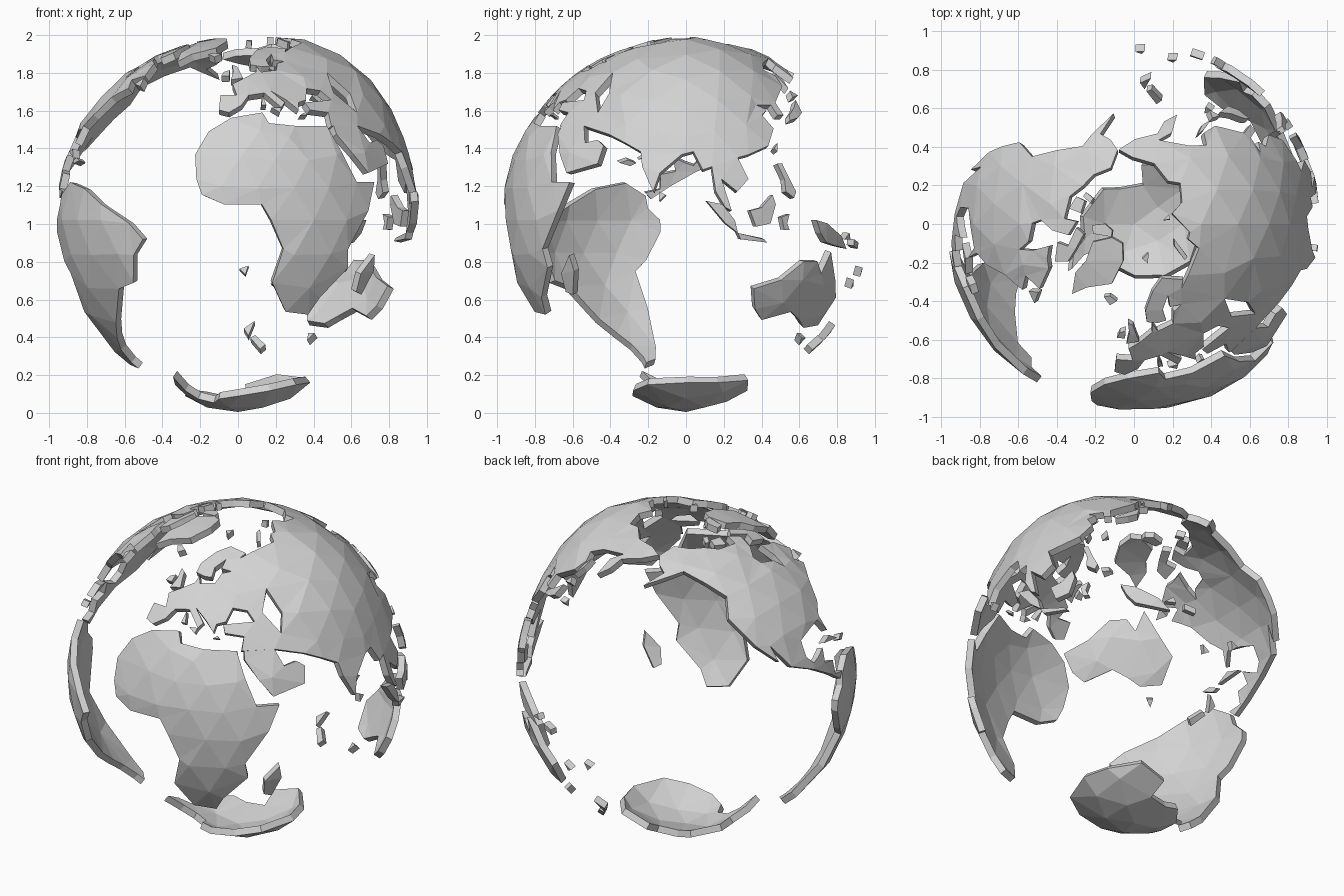
import bpy
import bmesh
from math import sin, cos, radians
from mathutils import Vector
from mathutils.geometry import delaunay_2d_cdt, intersect_point_line

if "Cube" in bpy.data.objects:
    bpy.data.objects.remove(bpy.data.objects["Cube"])

RADIUS = 0.98
CENTRE = Vector((0, 0, 1.02))
THICKNESS = 0.04
TURN = 1.5  # degrees the globe is turned about its axis

grey = bpy.data.materials.new("land_grey")
grey.use_nodes = True
grey.diffuse_color = (0.65, 0.65, 0.65, 1)
grey.node_tree.nodes["Principled BSDF"].inputs["Base Color"].default_value = grey.diffuse_color


def direction(lon, lat):
    """Unit vector for a longitude and latitude in degrees."""
    a, b = radians(lon + TURN), radians(lat)
    return Vector((cos(b) * sin(a), -cos(b) * cos(a), sin(b)))


def geodesic_points():
    """Even lattice on the sphere that gives the land its flat facets."""
    bm = bmesh.new()
    bmesh.ops.create_icosphere(bm, subdivisions=1, radius=1)
    bmesh.ops.subdivide_edges(bm, edges=bm.edges[:], cuts=5, use_grid_fill=True)
    points = [v.co.normalized() for v in bm.verts]
    bm.free()
    return points


LATTICE = geodesic_points()
PLATEAU = direction(85, 57)


def inside(p, loop):
    """Even-odd test of a flat point against a closed loop."""
    hit = False
    for a, b in zip(loop, loop[1:] + loop[:1]):
        if (a.y > p.y) != (b.y > p.y):
            if p.x < a.x + (b.x - a.x) * (p.y - a.y) / (b.y - a.y):
                hit = not hit
    return hit


def clearance(p, loop):
    """Distance from a flat point to the nearest edge of a loop."""
    best = 9.0
    for a, b in zip(loop, loop[1:] + loop[:1]):
        t = intersect_point_line(p, a, b)[1]
        best = min(best, (p - a.lerp(b, min(1, max(0, t)))).length)
    return best


def depth(u):
    """Surface radius: a raised northern plateau and a steep southern bowl."""
    if u.z < -0.86:
        return 0.94 + max(0, -u.z - 0.9) * 0.75
    return RADIUS + 0.05 * max(0, u.dot(PLATEAU) - 0.88) / 0.12


def land(name, outline):
    """Curved plate of land with the given (longitude, latitude) coastline."""
    coast = [direction(lon, lat) for lon, lat in outline]
    c = sum(coast, Vector()).normalized()
    e1 = c.orthogonal().normalized()
    e2 = c.cross(e1)

    def flatten(u):
        return Vector((u.dot(e1), u.dot(e2))) / (1 + u.dot(c))

    # Triangulate the coastline together with the lattice points it encloses
    loop = [flatten(u) for u in coast]
    inner = [flatten(u) for u in LATTICE if u.dot(c) > -0.2]
    inner = [p for p in inner if inside(p, loop) and clearance(p, loop) > 0.025]
    n = len(loop)
    edges = [(i, (i + 1) % n) for i in range(n)]
    points, _, faces, *_ = delaunay_2d_cdt(loop + inner, edges, [], 0, 0.00001)

    # Wrap the flat triangles back on the sphere
    bm = bmesh.new()
    verts = []
    for p in points:
        r = p.length_squared
        u = (c * (1 - r) + 2 * (e1 * p.x + e2 * p.y)) / (1 + r)
        verts.append(bm.verts.new(CENTRE + u * depth(u)))
    for f in faces:
        middle = sum((points[i] for i in f), Vector((0, 0))) / len(f)
        if inside(middle, loop):
            bm.faces.new([verts[i] for i in f])
    bmesh.ops.delete(bm, geom=[v for v in bm.verts if not v.link_faces], context="VERTS")

    # Let the coast dip slightly
    for v in bm.verts:
        if v.is_boundary:
            v.co = CENTRE.lerp(v.co, 0.99)
    mesh = bpy.data.meshes.new(name)
    bm.to_mesh(mesh)
    bm.free()
    mesh.materials.append(grey)
    obj = bpy.data.objects.new(name, mesh)
    bpy.context.collection.objects.link(obj)
    shell = obj.modifiers.new("shell", "SOLIDIFY")
    shell.thickness = THICKNESS
    shell.offset = -1


# Continents
land("africa", [
    (-15, 13), (-16, 21), (-12, 29), (-4, 34), (8, 36), (10, 32), (20, 31), (33, 31),
    (36, 22), (40, 12), (48, 12), (44, 3), (36, -9), (37, -15), (28, -25), (25, -31),
    (16, -30), (10, -20), (13, -9), (9, 0), (6, 5), (-6, 5), (-13, 8)])
land("europe", [
    (-9, 37), (-9, 43), (-2, 43), (-4, 48), (2, 51), (8, 54), (9, 57), (11, 54),
    (20, 55), (23, 59), (29, 60), (22, 61), (24, 65), (17, 61), (17, 57), (12, 57),
    (6, 58), (6, 62), (14, 68), (26, 71), (40, 67), (35, 65), (45, 67), (68, 69),
    (60, 58), (49, 52), (45, 44), (52, 36), (48, 31), (35, 31), (36, 36), (28, 37),
    (27, 40), (41, 41), (38, 45), (31, 46), (28, 41), (24, 40), (23, 37), (19, 41),
    (13, 45), (18, 40), (16, 38), (10, 44), (3, 43), (0, 39), (-5, 36)])
land("asia", [
    (68, 69), (73, 73), (80, 73), (104, 78), (113, 74), (130, 71), (140, 73), (160, 70),
    (180, 69), (190, 66), (178, 63), (164, 60), (162, 55), (157, 51), (156, 58), (162, 62),
    (143, 59), (136, 55), (141, 52), (139, 47), (128, 40), (129, 35), (126, 35), (125, 39),
    (118, 39), (122, 37), (119, 35), (122, 30), (118, 24), (110, 21), (106, 20), (109, 13),
    (105, 9), (100, 13), (103, 3), (101, 4), (98, 9), (97, 17), (94, 16), (91, 22),
    (87, 21), (80, 15), (78, 9), (74, 17), (73, 22), (67, 25), (60, 28), (48, 31),
    (52, 36), (54, 43), (49, 52), (60, 58)])
land("arabia", [
    (36, 31), (48, 31), (51, 25), (56, 26), (59, 24), (58, 18), (46, 15), (41, 21), (36, 28)])
land("north_america", [
    (-169, 66), (-159, 71), (-142, 70), (-128, 70), (-115, 68), (-96, 68), (-94, 72),
    (-82, 69), (-87, 64), (-94, 60), (-92, 57), (-82, 55), (-79, 51), (-77, 56), (-77, 62),
    (-70, 60), (-64, 59), (-57, 52), (-66, 50), (-61, 46), (-66, 44), (-70, 42), (-76, 35),
    (-81, 31), (-80, 25), (-83, 30), (-90, 29), (-97, 27), (-97, 21), (-94, 18), (-91, 19),
    (-87, 21), (-88, 16), (-83, 15), (-83, 10), (-78, 9), (-80, 7), (-86, 11), (-95, 16),
    (-105, 20), (-112, 29), (-110, 23), (-118, 30), (-122, 35), (-127, 41), (-125, 49),
    (-135, 55), (-148, 60), (-156, 58), (-171, 53), (-161, 59), (-166, 62)])
land("south_america", [
    (-78, 8), (-71, 12), (-60, 10), (-50, 5), (-38, -1), (-33, -6), (-37, -11), (-39, -20),
    (-46, -22), (-55, -34), (-61, -40), (-66, -45), (-69, -51), (-69, -54), (-75, -52),
    (-77, -46), (-77, -30), (-74, -17), (-78, -13), (-83, -4), (-83, 0), (-79, 4)])
land("australia", [
    (112, -22), (122, -19), (130, -13), (136, -13), (139, -17), (142, -10), (148, -19),
    (153, -25), (150, -35), (141, -36), (136, -33), (130, -30), (118, -33), (114, -29)])
land("antarctica", [
    (0, -73), (30, -70), (55, -67), (90, -66), (115, -66), (145, -65), (170, -70),
    (165, -77), (-160, -78), (-140, -75), (-100, -73), (-75, -73), (-66, -67), (-56, -63),
    (-60, -70), (-58, -75), (-40, -78), (-25, -75)])

# Arctic and North Atlantic islands
land("greenland", [
    (-43, 60), (-52, 66), (-54, 71), (-68, 76), (-60, 82), (-32, 83), (-18, 78), (-22, 70),
    (-38, 65)])
land("arctic_east_island", [
    (-62, 66), (-66, 62), (-78, 65), (-73, 68), (-88, 72), (-80, 74), (-68, 70)])
land("arctic_north_island", [(-90, 77), (-78, 77), (-62, 82), (-75, 83), (-92, 81)])
land("arctic_west_island", [(-117, 70), (-105, 69), (-103, 73), (-117, 73)])
land("arctic_small_island", [(-125, 72), (-120, 72), (-117, 75), (-124, 75)])
land("newfoundland", [(-59, 48), (-53, 47), (-56, 51)])
land("iceland", [(-24, 65), (-18, 63), (-14, 65), (-20, 66)])
land("svalbard", [(12, 79), (18, 77), (25, 80)])
land("arctic_long_island", [(53, 71), (57, 71), (68, 77), (60, 76)])
land("arctic_far_island", [(96, 79), (104, 79), (96, 81)])
land("britain", [(-5, 50), (1, 51), (0, 53), (-2, 57), (-5, 58), (-4, 54)])
land("ireland", [(-10, 52), (-6, 52), (-6, 55), (-9, 54)])

# Mediterranean, Caribbean and Indian Ocean islands
land("sicily", [(12, 38), (16, 38), (15, 36)])
land("sardinia", [(8, 39), (10, 39), (9, 43)])
land("crete", [(23, 35), (26, 35), (25, 36)])
land("cuba", [(-85, 22), (-75, 20), (-80, 23)])
land("hispaniola", [(-74, 19), (-72, 18), (-68, 19), (-71, 20)])
land("madagascar", [(48, -11), (49, -16), (46, -24), (43, -23), (43, -17)])
land("ceylon", [(80, 9), (82, 8), (80, 6)])

# East and south-east Asian islands
land("japan_main", [(131, 33), (136, 34), (140, 36), (141, 41), (137, 38), (132, 35)])
land("japan_north", [(140, 42), (145, 43), (142, 45)])
land("sakhalin", [(142, 46), (144, 50), (143, 54), (142, 51)])
land("taiwan", [(120, 23), (121, 22), (122, 25)])
land("luzon_chain", [(120, 18), (122, 18), (124, 13), (126, 9), (125, 7), (122, 9), (122, 13)])
land("sumatra", [(95, 6), (100, 5), (104, 0), (105, -4), (101, -1)])
land("java", [(105, -4), (114, -6), (115, -7), (106, -6)])
land("borneo", [(109, 3), (113, 4), (117, 8), (118, 5), (116, -1), (111, -2)])
land("sulawesi", [(120, 1), (123, 2), (122, -1), (123, -3), (121, -3)])

# Pacific islands
land("new_guinea", [
    (134, 0), (139, -1), (147, -5), (151, -9), (144, -8), (139, -7), (136, -4)])
land("coral_island_west", [(149, -6), (152, -4), (153, -6)])
land("coral_island_middle", [(156, -6), (160, -7), (160, -9), (156, -8)])
land("coral_island_south", [(164, -19), (167, -21), (165, -22)])
land("coral_island_east", [(175, -15), (178, -16), (176, -18)])
land("tasmania", [(144, -40), (147, -40), (146, -43)])
land("new_zealand_north", [(172, -35), (176, -38), (174, -41), (173, -38)])
land("new_zealand_south", [(171, -41), (173, -42), (168, -47), (166, -45)])
